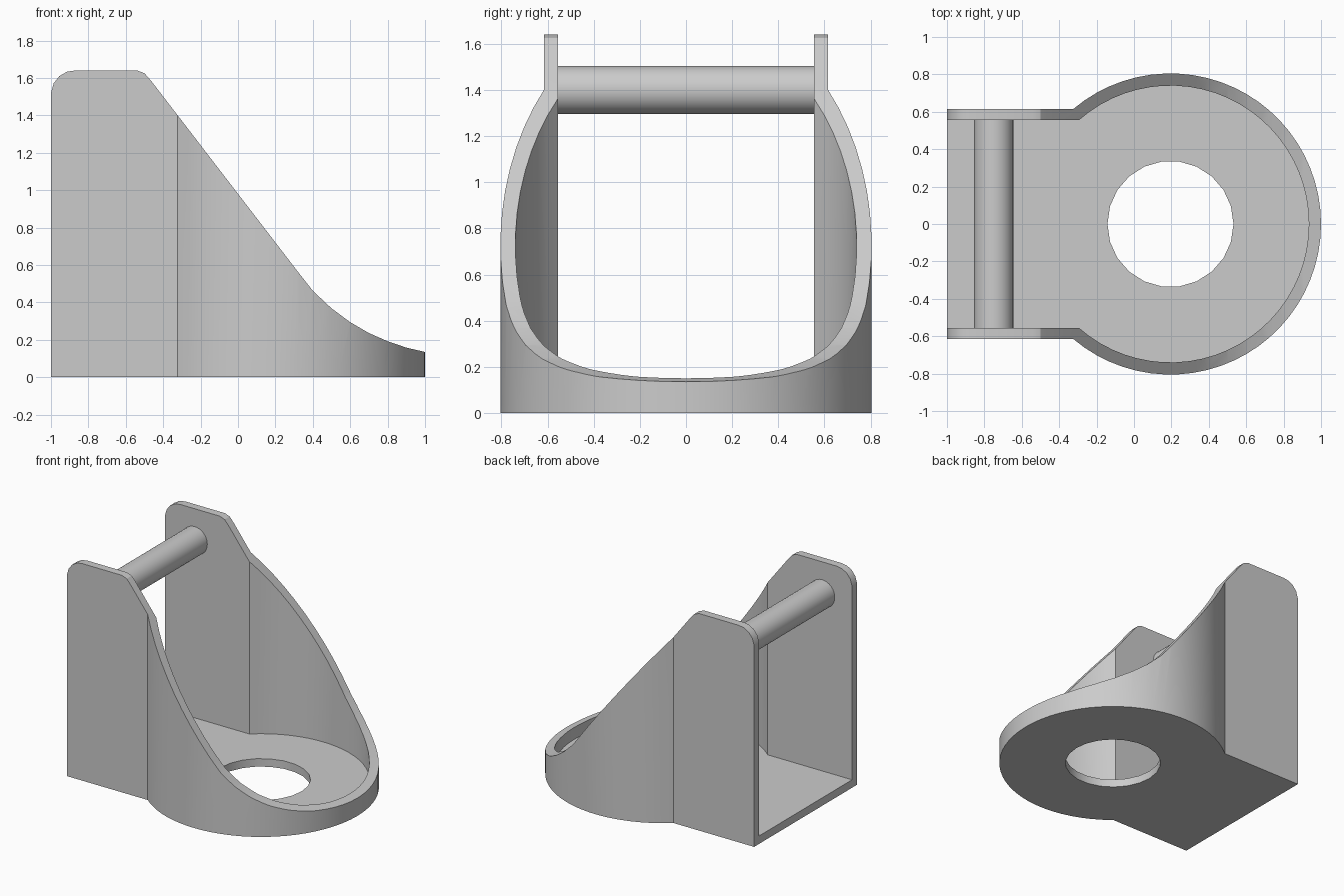
import bpy, bmesh, math
from mathutils import Vector

cube = bpy.data.objects.get("Cube")
if cube:
    bpy.data.objects.remove(cube, do_unlink=True)

CENTER_X = 0.195
FLOOR = 0.06

grey = bpy.data.materials.new("plain grey")
grey.use_nodes = True
grey.diffuse_color = (0.6, 0.6, 0.6, 1)
grey.node_tree.nodes["Principled BSDF"].inputs["Base Color"].default_value = (0.6, 0.6, 0.6, 1)


def prism(name, points, direction):
    """Extrude a closed planar outline along a vector."""
    bm = bmesh.new()
    face = bm.faces.new([bm.verts.new(p) for p in points])
    moved = bmesh.ops.extrude_face_region(bm, geom=[face])["geom"]
    verts = [v for v in moved if isinstance(v, bmesh.types.BMVert)]
    bmesh.ops.translate(bm, verts=verts, vec=Vector(direction))
    bmesh.ops.recalc_face_normals(bm, faces=bm.faces)
    mesh = bpy.data.meshes.new(name)
    bm.to_mesh(mesh)
    bm.free()
    mesh.materials.append(grey)
    obj = bpy.data.objects.new(name, mesh)
    bpy.context.collection.objects.link(obj)
    return obj


def keyhole(back, half_width, radius, z, steps=48):
    """Plan outline: straight sides running into a round front."""
    start = math.pi - math.asin(half_width / radius)
    arc = [start * (1 - 2 * i / steps) for i in range(steps + 1)]
    pts = [(CENTER_X + radius * math.cos(a), radius * math.sin(a), z) for a in arc]
    return [(back, half_width, z)] + pts + [(back, -half_width, z)]


def carve(target, cutter, operation):
    cutter.hide_render = True
    mod = target.modifiers.new("carve", "BOOLEAN")
    mod.operation = operation
    mod.solver = "EXACT"
    mod.object = cutter
    bpy.context.view_layer.objects.active = target
    bpy.ops.object.modifier_apply(modifier=mod.name)
    bpy.data.objects.remove(cutter, do_unlink=True)


def smooth(obj):
    bpy.ops.object.select_all(action="DESELECT")
    obj.select_set(True)
    bpy.context.view_layer.objects.active = obj
    bpy.ops.object.shade_smooth_by_angle(angle=math.radians(25))


# Bracket: keyhole block trimmed to the sloping side profile
bracket = prism("bracket", keyhole(-1, 0.615, 0.805, 0), (0, 0, 2))
side = [(-1.2, -0.2), (-1.2, 1.52), (-1, 1.52), (-0.985, 1.572), (-0.955, 1.61),
        (-0.915, 1.633), (-0.87, 1.64), (-0.54, 1.64), (-0.5, 1.625), (-0.465, 1.585),
        (0.33, 0.551), (0.4, 0.462), (0.5, 0.368), (0.6, 0.294), (0.7, 0.236),
        (0.8, 0.192), (0.9, 0.158), (1, 0.135), (1.2, 0.1), (1.2, -0.2)]
carve(bracket, prism("side_profile", [(x, -1, z) for x, z in side], (0, 2, 0)), "INTERSECT")

# Hollow interior, open at the back end and the top
carve(bracket, prism("interior", keyhole(-1.3, 0.555, 0.74, FLOOR), (0, 0, 3)), "DIFFERENCE")

# Round hole in the floor
ring = [math.tau * i / 22 for i in range(22)]
hole = [(CENTER_X + 0.337 * math.cos(a), 0.337 * math.sin(a), -0.5) for a in ring]
carve(bracket, prism("floor_hole", hole, (0, 0, 0.8)), "DIFFERENCE")
smooth(bracket)

# Cross pin between the upright cheeks
bpy.ops.mesh.primitive_cylinder_add(vertices=32, radius=0.105, depth=1.16,
                                    location=(-0.75, 0, 1.4),
                                    rotation=(math.pi / 2, 0, 0))
pin = bpy.context.object
pin.name = "cross_pin"
pin.data.materials.append(grey)
smooth(pin)
